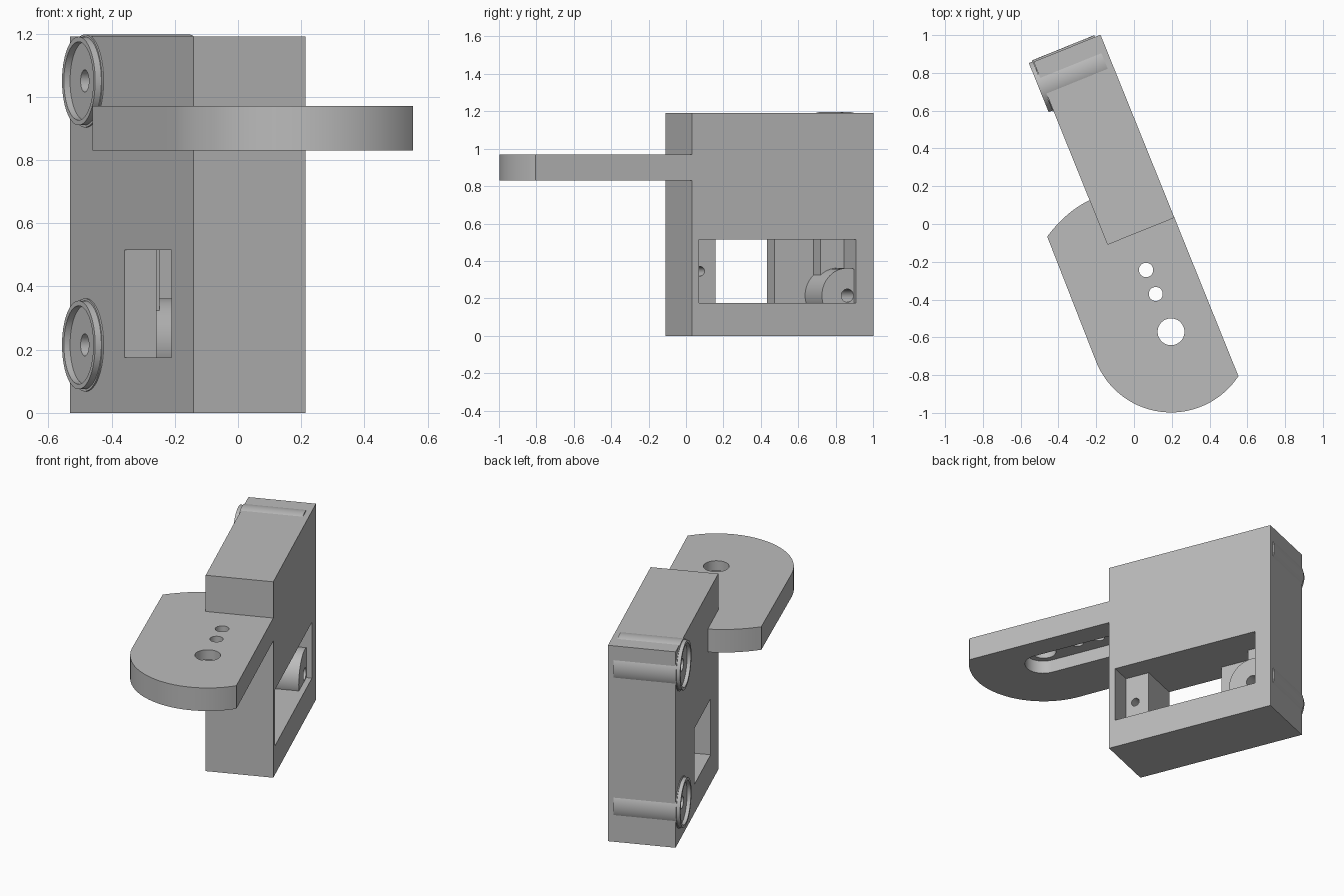
import bpy, bmesh
from math import radians, cos, sin, acos, pi
from mathutils import Matrix, Vector

if "Cube" in bpy.data.objects:
    bpy.data.objects.remove(bpy.data.objects["Cube"], do_unlink=True)

grey = bpy.data.materials.new("plain grey")
grey.use_nodes = True
grey.diffuse_color = (0.5, 0.5, 0.5, 1)
grey.node_tree.nodes["Principled BSDF"].inputs["Base Color"].default_value = (0.5, 0.5, 0.5, 1)

# The bracket is built square to its own axes, then turned into place
PLACE = Matrix.Translation((-0.14, -0.11, 0)) @ Matrix.Rotation(radians(22), 4, 'Z')
WIDTH, LENGTH, HEIGHT = 0.382, 1.045, 1.19


def prism(name, outline, depth):
    """Extrude a closed outline of 3D points along the depth vector."""
    bm = bmesh.new()
    face = bm.faces.new([bm.verts.new(p) for p in outline])
    top = bmesh.ops.extrude_face_region(bm, geom=[face])["geom"]
    bmesh.ops.translate(bm, vec=depth, verts=[g for g in top if isinstance(g, bmesh.types.BMVert)])
    bmesh.ops.recalc_face_normals(bm, faces=bm.faces)
    mesh = bpy.data.meshes.new(name)
    bm.to_mesh(mesh)
    bm.free()
    mesh.materials.append(grey)
    ob = bpy.data.objects.new(name, mesh)
    bpy.context.collection.objects.link(ob)
    ob.matrix_world = PLACE
    return ob


def box(name, x, y, z):
    outline = [(x[0], y[0], z[0]), (x[1], y[0], z[0]), (x[1], y[1], z[0]), (x[0], y[1], z[0])]
    return prism(name, outline, Vector((0, 0, z[1] - z[0])))


def circle(r, n=64):
    return [(r * cos(2 * pi * i / n), r * sin(2 * pi * i / n)) for i in range(n)]


def rod_across(name, r, x, y, z):
    return prism(name, [(x[0], y + a, z + b) for a, b in circle(r)], Vector((x[1] - x[0], 0, 0)))


def rod_up(name, r, x, y, z):
    return prism(name, [(x + a, y + b, z[0]) for a, b in circle(r)], Vector((0, 0, z[1] - z[0])))


def cut(ob, *cutters):
    for c in cutters:
        c.hide_render = True
        mod = ob.modifiers.new("cut", 'BOOLEAN')
        mod.operation, mod.solver, mod.object = 'DIFFERENCE', 'EXACT', c
        bpy.context.view_layer.update()
        bpy.context.view_layer.objects.active = ob
        bpy.ops.object.modifier_apply(modifier=mod.name)
        bpy.data.objects.remove(c, do_unlink=True)


def smooth(ob):
    bpy.ops.object.select_all(action='DESELECT')
    ob.select_set(True)
    bpy.context.view_layer.objects.active = ob
    bpy.ops.object.shade_smooth_by_angle(angle=radians(30))


AXLE_Y = 0.908
AXLES = {"lower": 0.215, "upper": 1.05}

# Main block with a stepped side window
body = box("main_block", (0, WIDTH), (0, LENGTH), (0, HEIGHT))
for floor, start, end in [(-0.1, 0.187, 0.585), (0.11, 0.187, 0.81),
                          (0.21, 0.187, 0.946), (0.25, 0.04, 0.946)]:
    cut(body, box("window_cutter", (floor, 0.5), (start, end), (0.175, 0.515)))
cut(body, rod_across("screw_hole_cutter", 0.025, (0.1, 0.3), 0.1, 0.345))
for z in AXLES.values():
    cut(body, rod_across("bore_cutter", 0.1, (-0.1, 0.345), AXLE_Y, z))
smooth(body)

# Bored axle barrels and the raised rims at their ends
for side, z in AXLES.items():
    barrel = rod_across(side + "_barrel", 0.147, (-0.005, 0.35), AXLE_Y, z)
    cut(barrel, rod_across("axle_hole_cutter", 0.035, (-0.1, 0.5), AXLE_Y, z))
    smooth(barrel)
    rim = rod_across(side + "_rim", 0.14, (-0.026, 0), AXLE_Y, z)
    cut(rim, rod_across("rim_cutter", 0.124, (-0.1, 0.1), AXLE_Y, z))
    smooth(rim)

# Mounting plate with a round nose centred on its main hole
NOSE_X, NOSE_Y, NOSE_R = 0.139, -0.553, 0.427
BOTTOM, TOP = 0.83, 0.97
first = -acos((WIDTH - NOSE_X) / NOSE_R)
outline = [(WIDTH, 0)]
for i in range(41):
    a = first + (-pi - first) * i / 40
    outline.append((NOSE_X + NOSE_R * cos(a), NOSE_Y + NOSE_R * sin(a)))
# Gently bowed rear edge, running into the block
for i in range(13):
    t = i / 12
    outline.append((-0.28 + 0.28 * t, 0.16 + 0.095 * t + 0.075 * t * (1 - t)))
outline.append((0, 0))
plate = prism("mounting_plate", [(x, y, BOTTOM) for x, y in outline], Vector((0, 0, TOP - BOTTOM)))

# Slot under the plate, then the three through holes
SLOT_R = 0.105
slot = [(NOSE_X + SLOT_R, 0.0), (NOSE_X - SLOT_R, 0.0)]
slot += [(NOSE_X + SLOT_R * cos(pi + pi * i / 24), NOSE_Y + SLOT_R * sin(pi + pi * i / 24)) for i in range(25)]
cut(plate, prism("slot_cutter", [(x, y - 0.002, 0.7) for x, y in slot], Vector((0, 0, 0.21))))
for y, r in [(-0.2, 0.038), (-0.337, 0.037), (NOSE_Y, 0.071)]:
    cut(plate, rod_up("hole_cutter", r, NOSE_X, y, (0.7, 1.1)))
smooth(plate)
